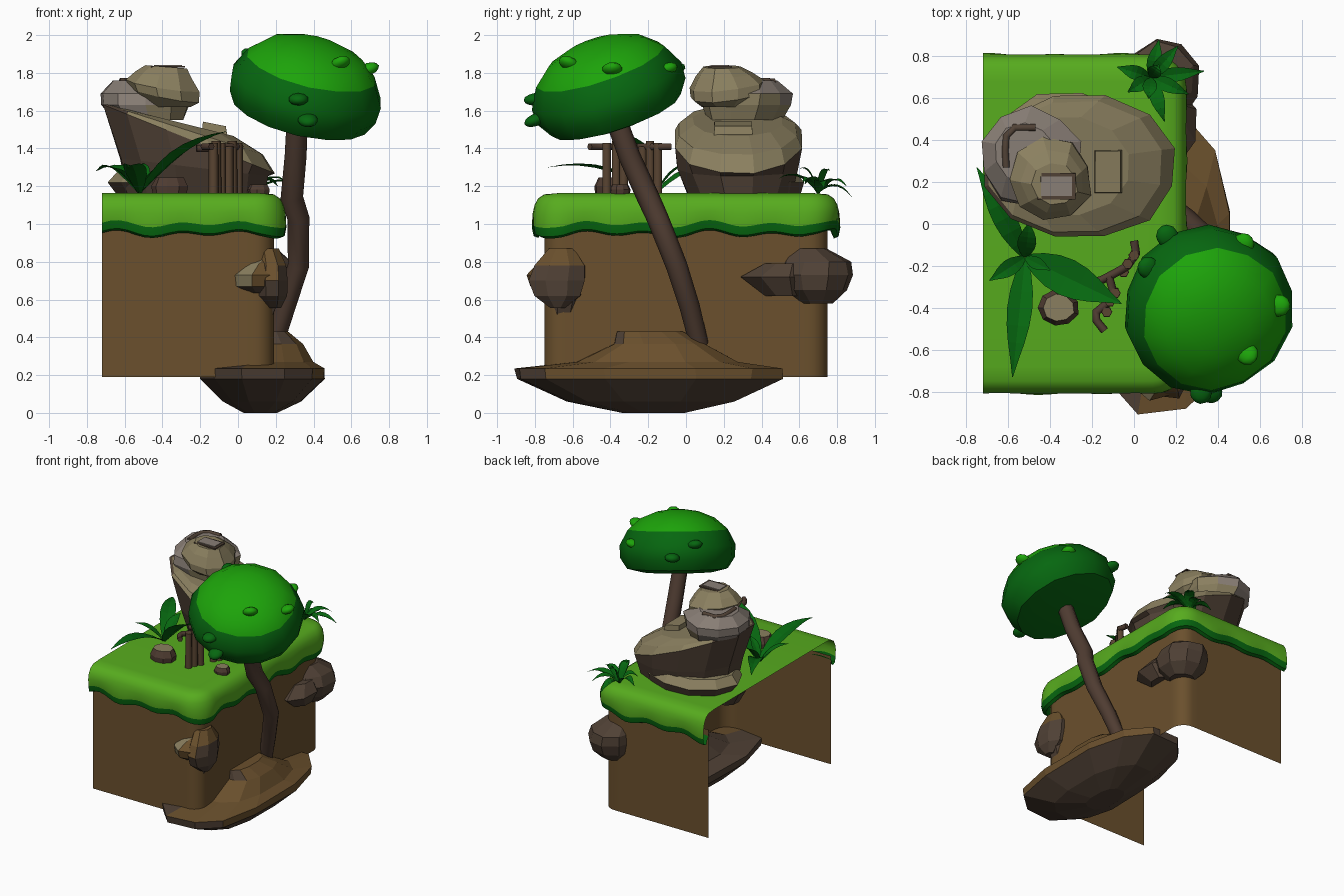
import bpy, bmesh, math, random
from mathutils import Vector

random.seed(4)
if "Cube" in bpy.data.objects:
    bpy.data.objects.remove(bpy.data.objects["Cube"])


def material(name, r, g, b):
    m = bpy.data.materials.new(name)
    m.use_nodes = True
    m.diffuse_color = (r, g, b, 1)
    m.node_tree.nodes["Principled BSDF"].inputs["Base Color"].default_value = (r, g, b, 1)
    return m


GRASS = material("grass green", .095, .41, .013)
LEAF = material("dark green", .002, .135, .005)
CANOPY = material("canopy green", .012, .37, .003)
DIRT = material("dirt brown", .145, .08, .026)
TAN = material("tan stone", .255, .213, .115)
GREY = material("grey stone", .25, .21, .18)
DARK = material("dark stone", .08, .053, .036)
BARK = material("bark brown", .078, .045, .031)
WOOD = material("fence wood", .1, .058, .031)


def finish(name, bm, mats, rule=None, recalc=True):
    if recalc:
        bmesh.ops.recalc_face_normals(bm, faces=bm.faces[:])
    bm.normal_update()
    if rule:
        for f in bm.faces:
            f.material_index = rule(f.calc_center_median(), f.normal)
    me = bpy.data.meshes.new(name)
    bm.to_mesh(me)
    bm.free()
    for m in mats:
        me.materials.append(m)
    ob = bpy.data.objects.new(name, me)
    bpy.context.collection.objects.link(ob)
    return ob


def smooth(ob, angle):
    bpy.ops.object.select_all(action='DESELECT')
    ob.select_set(True)
    bpy.context.view_layer.objects.active = ob
    bpy.ops.object.shade_smooth_by_angle(angle=math.radians(angle))


def loft(name, rings, mats, rule=None, sides=10, jitter=.05, power=1):
    """Stack of rounded rings: z, centre x, centre y, radius x, radius y, slope in x, slope in y."""
    bm, rows = bmesh.new(), []
    wobble = [1 + random.uniform(-jitter, jitter) for _ in range(sides)]
    for z, cx, cy, rx, ry, *slope in rings:
        sx, sy = slope or (0, 0)
        row = []
        for i in range(sides):
            a = math.tau * (i + .5) / sides
            k = wobble[i] * (1 + random.uniform(-jitter, jitter) / 2)
            c, s = (math.copysign(abs(v) ** power, v) for v in (math.cos(a), math.sin(a)))
            x, y = rx * c * k, ry * s * k
            row.append(bm.verts.new((cx + x, cy + y, z + sx * x + sy * y)))
        rows.append(row)
    for a, b in zip(rows, rows[1:]):
        for i in range(sides):
            j = (i + 1) % sides
            bm.faces.new((a[i], a[j], b[j], b[i]))
    bm.faces.new(rows[0][::-1])
    bm.faces.new(rows[-1])
    return finish(name, bm, mats, rule)


def tube(name, points, radii, mat, sides_level=2):
    cu = bpy.data.curves.new(name, 'CURVE')
    cu.dimensions, cu.bevel_depth, cu.bevel_resolution = '3D', 1, sides_level
    cu.use_fill_caps = True
    sp = cu.splines.new('POLY')
    sp.points.add(len(points) - 1)
    for p, co, r in zip(sp.points, points, radii):
        p.co, p.radius = (*co, 1), r
    cu.materials.append(mat)
    ob = bpy.data.objects.new(name, cu)
    bpy.context.collection.objects.link(ob)


# Outline of the cliff, open on one side: position and outward direction
def cliff_path(back=-.72, side=.19, half=.75, r=.1, n=18):
    pts = []
    for i in range(n):
        pts.append((back + (side - r - back) * i / n, -half, 0, -1))
    for i in range(7):
        a = math.radians(-90 + 15 * i)
        pts.append((side - r + r * math.cos(a), -half + r + r * math.sin(a), math.cos(a), math.sin(a)))
    for i in range(1, n + 7):
        pts.append((side, (-half + r) * (1 - i / (n + 7)), 1, 0))
    pts.append((side, 0, 1, 0))
    return pts + [(x, -y, nx, -ny) for x, y, nx, ny in pts[-2::-1]]


def sweep(name, profile, mats, first_light, cap):
    bm, path, rows = bmesh.new(), cliff_path(), []
    for off, z, wave in profile:
        row, s = [], 0
        for i, (x, y, nx, ny) in enumerate(path):
            if i:
                s += math.dist(path[i - 1][:2], (x, y))
            w = wave * (math.sin(s * 19) + .6 * math.sin(s * 11 + 1))
            o = off - w * .35
            row.append(bm.verts.new((x + nx * o, y + ny * o, z + w)))
        rows.append(row)
    for k, (a, b) in enumerate(zip(rows, rows[1:])):
        for i in range(len(a) - 1):
            f = bm.faces.new((a[i], a[i + 1], b[i + 1], b[i]))
            f.material_index = int(k >= first_light)
    if cap:
        bm.faces.new(rows[-1]).material_index = 1
    ob = finish(name, bm, mats, recalc=False)
    smooth(ob, 40)


sweep("cliff_wall", [(0, .19, 0), (0, 1.03, 0)], [DIRT], 9, False)
sweep("grass_cover", [(0, 1.0, .01), (.025, .945, .014), (.05, .955, .014), (.06, 1.0, .013), (.06, 1.06, .005),
                      (.052, 1.1, 0), (.033, 1.135, 0), (0, 1.157, 0), (-.07, 1.163, 0)],
      [LEAF, GRASS], 3, True)


# Floating rock under the tree
def earth_rule(c, n):
    return 0 if c.x > .05 and n.y > -.45 and (n.z > .3 or (n.x > .6 and n.z > -.3)) else 1

loft("tree_base_rock", [(0, .12, -.17, .09, .17), (.06, .13, -.18, .21, .45), (.18, .135, -.19, .335, .72),
                        (.235, .135, -.19, .34, .73), (.27, .16, -.15, .25, .44),
                        (.365, .17, -.14, .18, .25), (.43, .17, -.19, .1, .18)],
     [DIRT, DARK], earth_rule, 12, .03, .8)

# Rocks stuck in the cliff
loft("front_cliff_stone", [(.635, .11, -.67, .08, .09), (.67, .1, -.68, .14, .14), (.73, .1, -.69, .145, .15),
                           (.79, .13, -.67, .1, .11), (.82, .15, -.66, .05, .06)],
     [DIRT, TAN, DARK],
     lambda c, n: (1 if c.x < .12 else 0) if n.z > -.35 and c.y < -.7 and c.x < .2 else 2, 9, .06)
loft("front_cliff_rock", [(.555, .19, -.68, .04, .04), (.62, .18, -.68, .085, .13), (.7, .18, -.685, .09, .155),
                          (.78, .18, -.67, .08, .14), (.87, .16, -.66, .06, .07)],
     [DIRT, DARK], lambda c, n: 0 if n.z > .3 else 1, 8)
loft("front_cliff_rock_inside", [(.5, .1, -.65, .08, .08), (.6, .09, -.64, .13, .1), (.74, .1, -.64, .13, .1),
                                 (.83, .12, -.65, .07, .08)], [DARK], None, 8)
loft("back_cliff_rock", [(.58, .14, .69, .09, .09), (.65, .14, .68, .16, .18), (.73, .14, .68, .18, .215),
                         (.8, .13, .69, .16, .19), (.87, .11, .65, .1, .1)], [DARK], None, 9)
loft("back_cliff_wedge", [(.62, .17, .52, .08, .1), (.72, .19, .47, .12, .18), (.79, .18, .52, .07, .1)],
     [DARK], None, 7)

# Stacked boulders
loft("boulder_ledge", [(1.15, -.3, .36, .34, .25), (1.22, -.3, .35, .38, .29), (1.28, -.3, .345, .34, .25)],
     [TAN, DARK], lambda c, n: 0 if n.z > .3 else 1, 11)
loft("large_boulder", [(1.15, -.22, .28, .37, .28), (1.3, -.23, .27, .4, .33, -.12, 0),
                       (1.45, -.26, .27, .46, .345, -.4, 0), (1.5, -.28, .27, .42, .32, -.32, 0),
                       (1.545, -.34, .27, .32, .24, -.25, 0)],
     [TAN, DARK], lambda c, n: 0 if c.z > 1.46 - .4 * (c.x + .26) else 1, 12, .03)
loft("boulder_step", [(1.38, -.12, .25, .11, .155), (1.53, -.125, .25, .085, .14, -.2, 0)], [TAN], None, 4, .02)
loft("middle_boulder", [(1.55, -.47, .3, .19, .2), (1.63, -.49, .31, .24, .24), (1.69, -.49, .32, .245, .235),
                        (1.76, -.52, .34, .15, .14)], [GREY, TAN],
     lambda c, n: 1 if c.x > -.42 and n.z < .6 else 0, 10)
loft("upper_boulder", [(1.62, -.37, .21, .12, .13), (1.685, -.39, .21, .19, .195, -.2, .1),
                       (1.735, -.4, .21, .195, .2, -.15, .1), (1.79, -.39, .2, .15, .15, -.12, .05),
                       (1.832, -.38, .19, .11, .1, -.08, 0)], [TAN], None, 9)
loft("top_slab_rim", [(1.828, -.37, .18, .13, .09), (1.837, -.37, .18, .13, .09)], [DARK], None, 4, .02)
loft("top_slab", [(1.835, -.37, .18, .105, .065), (1.843, -.37, .18, .105, .065)], [GREY], None, 4, .02)
tube("boulder_crack", [(-.61, .27, 1.757), (-.615, .35, 1.757), (-.61, .42, 1.757), (-.57, .46, 1.755),
                       (-.47, .46, 1.755)], [.018] * 5, DARK, 1)

# Pebbles
for name, x, y, r, h in (("large_pebble", -.36, -.4, .1, .08), ("small_pebble", .11, -.35, .06, .045)):
    loft(name, [(1.15, x, y, r * .9, r * .85), (1.16 + h * .5, x, y, r, r * .9),
                (1.165 + h, x, y, r * .75, r * .68)], [TAN, BARK], lambda c, n: 0 if n.z > .7 else 1, 9)

# Tree trunk
tube("tree_trunk", [(.19, .07, .36), (.25, .02, .56), (.32, -.05, .78), (.32, -.15, 1.03), (.285, -.2, 1.14),
                    (.305, -.3, 1.36), (.315, -.38, 1.58), (.32, -.4, 1.64)],
     [.05, .054, .057, .058, .06, .058, .056, .055], BARK)

# Tree canopy, tilted outwards
axis = Vector((.24, -.33, 1)).normalized()
turn = Vector((0, 0, 1)).rotation_difference(axis).to_matrix().to_4x4()
canopy = loft("tree_canopy", [(0, 0, 0, .26, .26), (.025, 0, 0, .36, .36), (.1, 0, 0, .405, .405),
                              (.19, 0, 0, .412, .412), (.3, 0, 0, .355, .355), (.38, 0, 0, .265, .265),
                              (.425, 0, 0, .15, .15), (.44, 0, 0, .05, .05)],
              [CANOPY, LEAF], lambda c, n: 0 if c.z > .29 else 1, 14, .02)
turn.translation = (.32, -.36, 1.555)
canopy.matrix_world = turn
smooth(canopy, 40)

# Leaf tufts on the canopy
centre = Vector((.35, -.43, 1.7))
for x, y, z, m in ((.16, -.06, 1.82, LEAF), (.52, -.1, 1.82, CANOPY), (.69, -.39, 1.82, CANOPY),
                   (.54, -.62, 1.85, CANOPY), (.32, -.8, 1.66, LEAF), (.37, -.8, 1.55, LEAF), (.07, -.21, 1.89, LEAF)):
    bm = bmesh.new()
    bmesh.ops.create_icosphere(bm, subdivisions=2, radius=.06)
    bmesh.ops.scale(bm, vec=(.9, .55, 1), verts=bm.verts[:])
    tuft = finish("canopy_tuft", bm, [m])
    smooth(tuft, 40)
    p = Vector((x, y, z))
    tuft.rotation_euler = (p - centre).to_track_quat('Z', 'Y').to_euler()
    tuft.location = p


# Arching leaves with a folded middle
def leaf(name, base, tip, width, lift):
    bm, rows, n = bmesh.new(), [], 7
    base, tip = Vector(base), Vector(tip)
    across = (tip - base).cross(Vector((0, 0, 1))).normalized()
    for i in range(n + 1):
        t = i / n
        c = base.lerp(tip, t) + Vector((0, 0, lift * 4 * t * (1 - t)))
        w = width * (.2 + .8 * math.sin(math.pi * min(1, t * 1.1) ** .9)) if i < n else .002
        rows.append([bm.verts.new(c + across * w * s + Vector((0, 0, abs(s) * w * .3))) for s in (-1, 0, 1)])
    for a, b in zip(rows, rows[1:]):
        for k in (0, 1):
            bm.faces.new((a[k], a[k + 1], b[k + 1], b[k]))
    finish(name, bm, [LEAF], recalc=False)


for x, y, z, w, lift in ((-.06, -.38, 1.49, .09, .05), (-.75, .27, 1.28, .055, .07), (-.58, -.73, 1.3, .06, .06),
                         (-.69, -.27, 1.3, .04, .03), (-.5, .01, 1.32, .045, .03), (-.4, -.22, 1.3, .03, .03)):
    leaf("large_plant_leaf", (-.52, -.16, 1.16), (x, y, z), w, lift)
for x, y, z in ((.12, .88, 1.14), (.335, .73, 1.19), (-.08, .75, 1.2), (-.03, .63, 1.21), (.145, .49, 1.24),
                (.26, .62, 1.22), (.21, .85, 1.2), (.07, .6, 1.29), (.12, .76, 1.28)):
    leaf("small_plant_leaf", (.08, .7, 1.16), (x, y, z), .035, .05)

# Small log fence with crooked rails
for x, y, h in ((-.13, -.42, .27), (-.115, -.37, .28), (-.09, -.33, .27), (-.05, -.23, .25),
                (-.03, -.19, .28), (0, -.15, .27)):
    tube("fence_post", [(x, y, 1.15), (x, y, 1.16 + h)], [.027, .025], WOOD, 1)
tube("fence_rail", [(0, -.08, 1.41), (.01, -.14, 1.41), (-.03, -.2, 1.41), (-.1, -.24, 1.41), (-.16, -.27, 1.4),
                    (-.22, -.28, 1.4)], [.02] * 6, BARK, 1)
tube("fence_rail", [(-.12, -.25, 1.41), (-.1, -.32, 1.41), (-.13, -.38, 1.41), (-.18, -.42, 1.41),
                    (-.18, -.46, 1.41), (-.14, -.51, 1.41)], [.02] * 6, BARK, 1)
